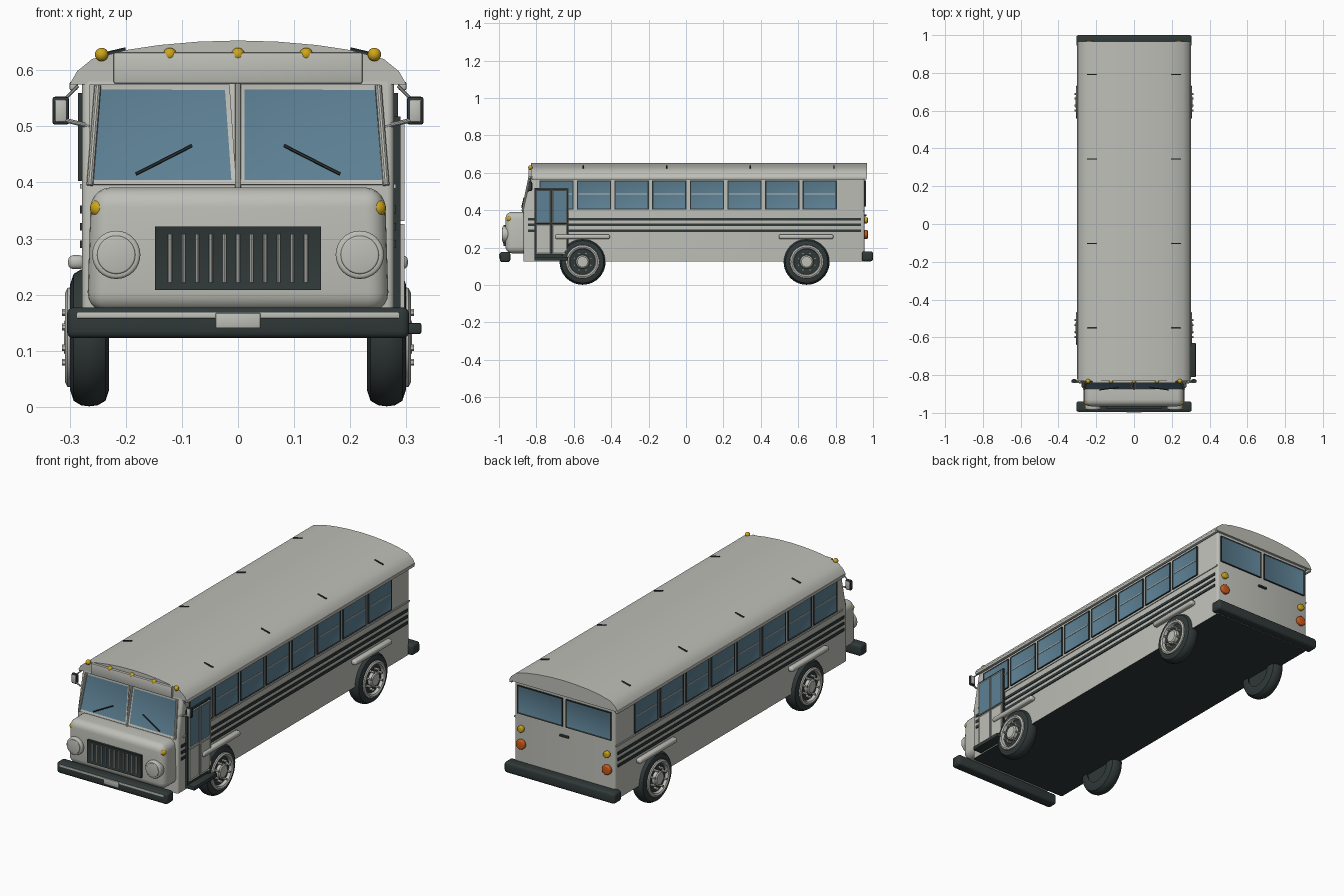
import bpy, bmesh, math
from mathutils import Vector, Matrix

cube = bpy.data.objects.get("Cube")
if cube:
    bpy.data.objects.remove(cube, do_unlink=True)


def material(name, r, g, b):
    m = bpy.data.materials.new(name)
    m.use_nodes = True
    m.diffuse_color = (r, g, b, 1)
    m.node_tree.nodes["Principled BSDF"].inputs["Base Color"].default_value = (r, g, b, 1)
    return m


PAINT = material("light grey paint", .52, .52, .48)
DARK = material("dark trim", .03, .04, .04)
GLASS = material("blue glass", .11, .22, .3)
AMBER = material("amber lens", .62, .38, .01)
RED = material("red lens", .6, .1, .01)
parts = []


def finish(bm, name, *mats):
    bmesh.ops.recalc_face_normals(bm, faces=bm.faces)
    mesh = bpy.data.meshes.new(name)
    bm.to_mesh(mesh)
    bm.free()
    for m in mats:
        mesh.materials.append(m)
    obj = bpy.data.objects.new(name, mesh)
    bpy.context.collection.objects.link(obj)
    parts.append(obj)
    return obj


def box(name, centre, size, mat, bevel=0, segments=2):
    bm = bmesh.new()
    bmesh.ops.create_cube(bm, size=1, matrix=Matrix.Translation(centre) @ Matrix.Diagonal((*size, 1)))
    if bevel:
        bmesh.ops.bevel(bm, geom=bm.edges[:], offset=bevel, segments=segments, profile=.5, affect='EDGES')
    return finish(bm, name, mat)


def rod(name, start, end, radius, mat, sides=10, bevel=0):
    a, b = Vector(start), Vector(end)
    turn = (b - a).to_track_quat('Z', 'Y').to_matrix().to_4x4()
    bm = bmesh.new()
    bmesh.ops.create_cone(bm, cap_ends=True, segments=sides, radius1=radius, radius2=radius,
                          depth=(b - a).length, matrix=Matrix.Translation((a + b) / 2) @ turn)
    if bevel:
        rims = [e for f in bm.faces if len(f.verts) == sides for e in f.edges]
        bmesh.ops.bevel(bm, geom=rims, offset=bevel, segments=3, profile=.5, affect='EDGES')
    return finish(bm, name, mat)


def ball(name, centre, radius, mat):
    bm = bmesh.new()
    bmesh.ops.create_uvsphere(bm, u_segments=16, v_segments=10, radius=radius,
                              matrix=Matrix.Translation(centre))
    return finish(bm, name, mat)


def extrude(bm, points, direction):
    face = bm.faces.new([bm.verts.new(p) for p in points])
    new = bmesh.ops.extrude_face_region(bm, geom=[face])["geom"]
    bmesh.ops.translate(bm, vec=direction, verts=[v for v in new if isinstance(v, bmesh.types.BMVert)])


def pane(name, centre, width, height, normal, frame, fill=GLASS, border=.009, depth=.014, taper=0):
    """Framed panel: a thin box whose outer face is inset and sunk."""
    n = Vector(normal).normalized()
    right = Vector((0, 0, 1)).cross(n).normalized()
    up = n.cross(right)
    turn = Matrix((right, up, n)).transposed().to_4x4()
    bm = bmesh.new()
    bmesh.ops.create_cube(bm, size=1, matrix=Matrix.Diagonal((width, height, depth, 1)))
    for v in bm.verts:
        if v.co.y > 0 and v.co.x * taper > 0:
            v.co.x -= taper
    outer = max(bm.faces, key=lambda f: f.calc_center_median().z)
    bmesh.ops.inset_individual(bm, faces=[outer], thickness=border, depth=-.003)
    outer.material_index = 1
    bm.transform(Matrix.Translation(centre) @ turn)
    return finish(bm, name, frame, fill)


def lathe(name, profile, centre, side, mat):
    """Spin (radius, outward) points about the axle."""
    bm = bmesh.new()
    vs = [bm.verts.new((side * out, 0, r)) for r, out in profile]
    es = [bm.edges.new(pair) for pair in zip(vs, vs[1:])]
    bmesh.ops.spin(bm, geom=vs + es, cent=(0, 0, 0), axis=(1, 0, 0), angle=math.tau, steps=40)
    bmesh.ops.remove_doubles(bm, verts=bm.verts, dist=.0001)
    bmesh.ops.translate(bm, vec=centre, verts=bm.verts)
    return finish(bm, name, mat)


# Body shell with dark underside
HALF = .278
bm = bmesh.new()
outline = [(-.87, .125), (-.87, .40), (-.83, .58), (.955, .58), (.955, .125)]
extrude(bm, [(-HALF, y, z) for y, z in outline], (2 * HALF, 0, 0))
bmesh.ops.bevel(bm, geom=[e for e in bm.edges if abs(e.verts[0].co.x - e.verts[1].co.x) < .01
                          and abs(e.verts[0].co.z - e.verts[1].co.z) > .1],
                offset=.012, segments=3, profile=.5, affect='EDGES')
body = finish(bm, "body", PAINT, DARK)
for f in body.data.polygons:
    f.material_index = int(f.normal.z < -.9)

# Arched roof, gutters and small roof ribs
half = [(.3, .575), (.287, .598), (.26, .62), (.2, .636), (.14, .645), (.07, .651)]
arch = half + [(0, .653)] + [(-x, z) for x, z in reversed(half)]
bm = bmesh.new()
extrude(bm, [(x, -.83, z) for x, z in arch], (0, 1.797, 0))
finish(bm, "roof", PAINT)
for s in (1, -1):
    box("gutter", (s * .293, .07, .572), (.015, 1.79, .016), PAINT, .004)
    for i in range(4):
        y = -.55 + i * .447
        rod("roof_rib", (s * .2, y, .637), (s * .247, y, .626), .004, DARK, 6)

# Destination panel and marker lamps
box("sign_panel", (0, -.832, .604), (.444, .02, .056), PAINT, .004)
for i in range(-2, 3):
    ball("roof_lamp", (i * .1215, -.832, .628), .012, AMBER)

# Side windows, stripes and fender rails
for s in (1, -1):
    for i in range(8):
        y = -.693 + i * .2012
        pane("side_window", (s * HALF, y, .481), .183, .157, (s, 0, 0), DARK)
        box("window_bar", (s * (HALF + .004), y, .486), (.004, .165, .005), PAINT)
    for z in (.352, .321, .29):
        box("side_stripe", (s * HALF, .045, z), (.008, 1.78, .014), DARK)
    box("belt_rail", (s * HALF, .06, .393), (.008, 1.78, .008), PAINT)
    for y in (-.553, .642):
        box("fender_rail", (s * .288, y, .258), (.03, .292, .025), PAINT, .01, 3)

# Folding door with step
box("door_frame", (.28, -.72, .326), (.02, .182, .384), DARK)
for y in (-.764, -.676):
    pane("door_glass", (.29, y, .42), .08, .178, (1, 0, 0), PAINT, border=.006)
    pane("door_panel", (.29, y, .246), .08, .16, (1, 0, 0), PAINT, PAINT, border=.006)
box("door_step", (.295, -.72, .14), (.064, .18, .02), DARK, .004)

# Windshield, wipers and mirrors
slope = Vector((0, -.18, .04)).normalized()
for s in (1, -1):
    pane("windshield", (s * .134, -.848, .484), .262, .182, slope, PAINT, border=.012, taper=.012)
    rod("wiper", (s * .182, -.878, .415), (s * .082, -.866, .466), .003, DARK, 6)
    rod("windshield_post", (s * .264, -.874, .395), (s * .25, -.838, .573), .006, PAINT)
    rod("mirror_arm", (s * .262, -.845, .50), (s * .312, -.835, .512), .004, PAINT)
    rod("mirror_stay", (s * .285, -.832, .572), (s * .312, -.832, .545), .003, PAINT)
    box("mirror_rim", (s * .316, -.832, .528), (.03, .016, .05), DARK, .005)
    box("mirror_face", (s * .316, -.832, .528), (.021, .021, .041), PAINT, .004)
rod("centre_post", (0, -.872, .39), (0, -.835, .575), .006, PAINT)

# Rounded hood with headlamps and signals
hood = box("hood", (0, -.88, .28), (.536, .17, .222), PAINT, .035, 5)
for v in hood.data.vertices:
    v.co.x *= 1 - .12 * max(0, v.co.z - .2)
for s in (1, -1):
    rod("headlamp", (s * .217, -.95, .271), (s * .217, -.982, .271), .043, PAINT, 32, .006)
    rod("headlamp_lens", (s * .217, -.95, .271), (s * .217, -.985, .271), .034, PAINT, 32, .003)
    ball("turn_signal", (s * .248, -.944, .354), .016, AMBER)

# Grille
pane("grille", (0, -.967, .265), .296, .113, (0, -1, 0), DARK, DARK, .012, .018)
for i in range(-5, 6):
    rod("grille_bar", (i * .0242, -.974, .222), (i * .0242, -.974, .308), .0035, PAINT, 8)

# Bumpers
box("front_bumper", (0, -.967, .15), (.61, .055, .055), DARK, .012, 3)
box("bumper_strip", (0, -.975, .163), (.575, .042, .011), PAINT, .002)
box("front_plate", (0, -.978, .154), (.08, .042, .027), PAINT, .002)
box("rear_bumper", (0, .97, .153), (.61, .06, .053), DARK, .012, 3)

# Rear windows, lamps and handle
for s in (1, -1):
    pane("rear_window", (s * .134, .955, .489), .25, .14, (0, 1, 0), DARK)
    rod("rear_signal", (s * .237, .95, .346), (s * .237, .972, .346), .016, AMBER, 20, .005)
    rod("tail_lamp", (s * .237, .95, .27), (s * .237, .972, .27), .024, RED, 20, .006)
box("rear_handle", (0, .958, .372), (.05, .014, .01), DARK, .003)

# Wheels: tyre, rim, recessed disc, hub and nuts
tyre = [(.07, .232), (.095, .23), (.113, .236), (.121, .25), (.123, .265),
        (.121, .28), (.113, .293), (.095, .299), (.07, .297)]
rim = [(.09, .295), (.088, .304), (.08, .308), (.072, .304), (.068, .29)]
disc = [(0, .29), (.07, .29)]
back = [(0, .24), (.075, .24)]
hub = [(0, .31), (.028, .31), (.035, .305), (.037, .285)]
for s in (1, -1):
    for y in (-.553, .645):
        c = (0, y, .124)
        lathe("tyre", tyre, c, s, DARK)
        lathe("wheel_rim", rim, c, s, PAINT)
        lathe("wheel_disc", disc, c, s, DARK)
        lathe("wheel_back", back, c, s, DARK)
        lathe("wheel_hub", hub, c, s, PAINT)
        for i in range(8):
            a = math.tau * (i + .5) / 8
            py, pz = y + .048 * math.cos(a), .124 + .048 * math.sin(a)
            rod("wheel_nut", (s * .285, py, pz), (s * .314, py, pz), .006, PAINT, 6)

# Smooth curved surfaces, keep hard edges crisp
bpy.ops.object.select_all(action='DESELECT')
for obj in parts:
    obj.select_set(True)
bpy.context.view_layer.objects.active = parts[0]
bpy.ops.object.shade_smooth_by_angle(angle=math.radians(35))
